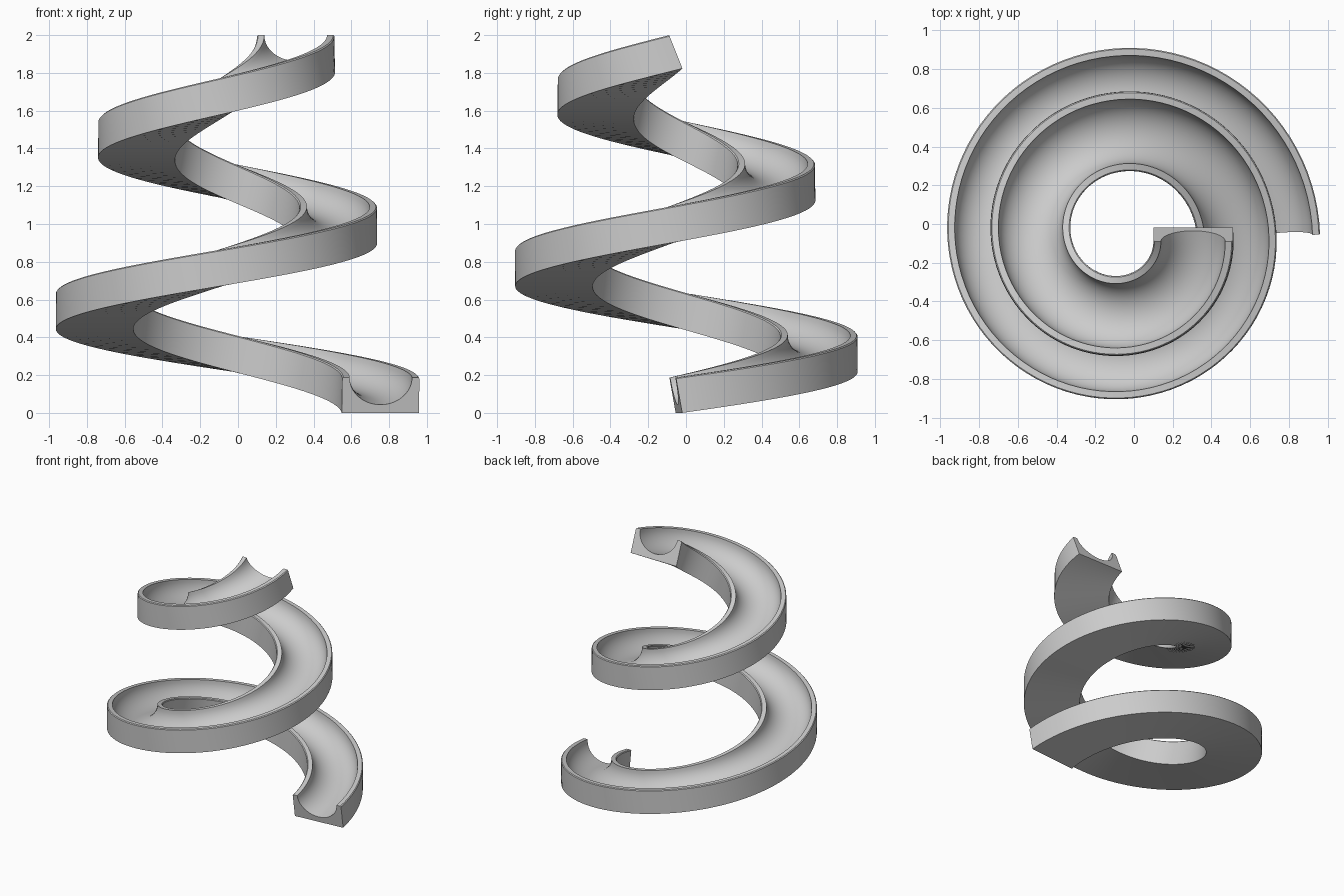
import bpy, bmesh, math
from mathutils import Vector

if "Cube" in bpy.data.objects:
    bpy.data.objects.remove(bpy.data.objects["Cube"])

TURNS, STEPS = 2, 192
AXIS = Vector((-0.058, -0.054, 0))
R0, R1 = 0.813, 0.363          # path radius, bottom to top
Z0, Z1 = 0.0935, 1.9116        # path height (middle of section)
W, H = 0.205, 0.095            # half width and half height of the section

# Cross-section: square-backed block with a rounded trough
profile = [(-W, H - 0.006), (-W, -H), (W, -H), (W, H - 0.006), (W - 0.006, H)]
N = 20
for i in range(N + 1):
    a = math.pi * i / N
    profile.append((0.166 * math.cos(a), H - 0.146 * math.sin(a)))
profile.append((-W + 0.006, H))

# Sweep along a conical helix, section square to the slope
bm = bmesh.new()
rings = []
for s in range(STEPS + 1):
    t = s / STEPS
    th = 2 * math.pi * TURNS * t
    r = R0 + (R1 - R0) * t
    centre = AXIS + Vector((r * math.cos(th), r * math.sin(th), Z0 + (Z1 - Z0) * t))
    lean = math.atan((Z1 - Z0) / (2 * math.pi * TURNS * r))
    yaw = th + 0.085 * (1 - t)
    right = Vector((math.cos(yaw), math.sin(yaw), 0))
    ahead = Vector((-math.sin(yaw), math.cos(yaw), 0))
    up = Vector((0, 0, math.cos(lean))) - ahead * math.sin(lean)
    rings.append([bm.verts.new(centre + right * u + up * v) for u, v in profile])

n = len(profile)
for a, b in zip(rings, rings[1:]):
    for i in range(n):
        j = (i + 1) % n
        bm.faces.new((a[i], a[j], b[j], b[i]))
bm.faces.new(rings[0])
bm.faces.new(rings[-1][::-1])
bmesh.ops.recalc_face_normals(bm, faces=bm.faces)

mesh = bpy.data.meshes.new("spiral_slide")
bm.to_mesh(mesh)
bm.free()
slide = bpy.data.objects.new("spiral_slide", mesh)
bpy.context.collection.objects.link(slide)
bpy.context.view_layer.objects.active = slide
slide.select_set(True)
bpy.ops.object.shade_smooth_by_angle(angle=math.radians(30))
